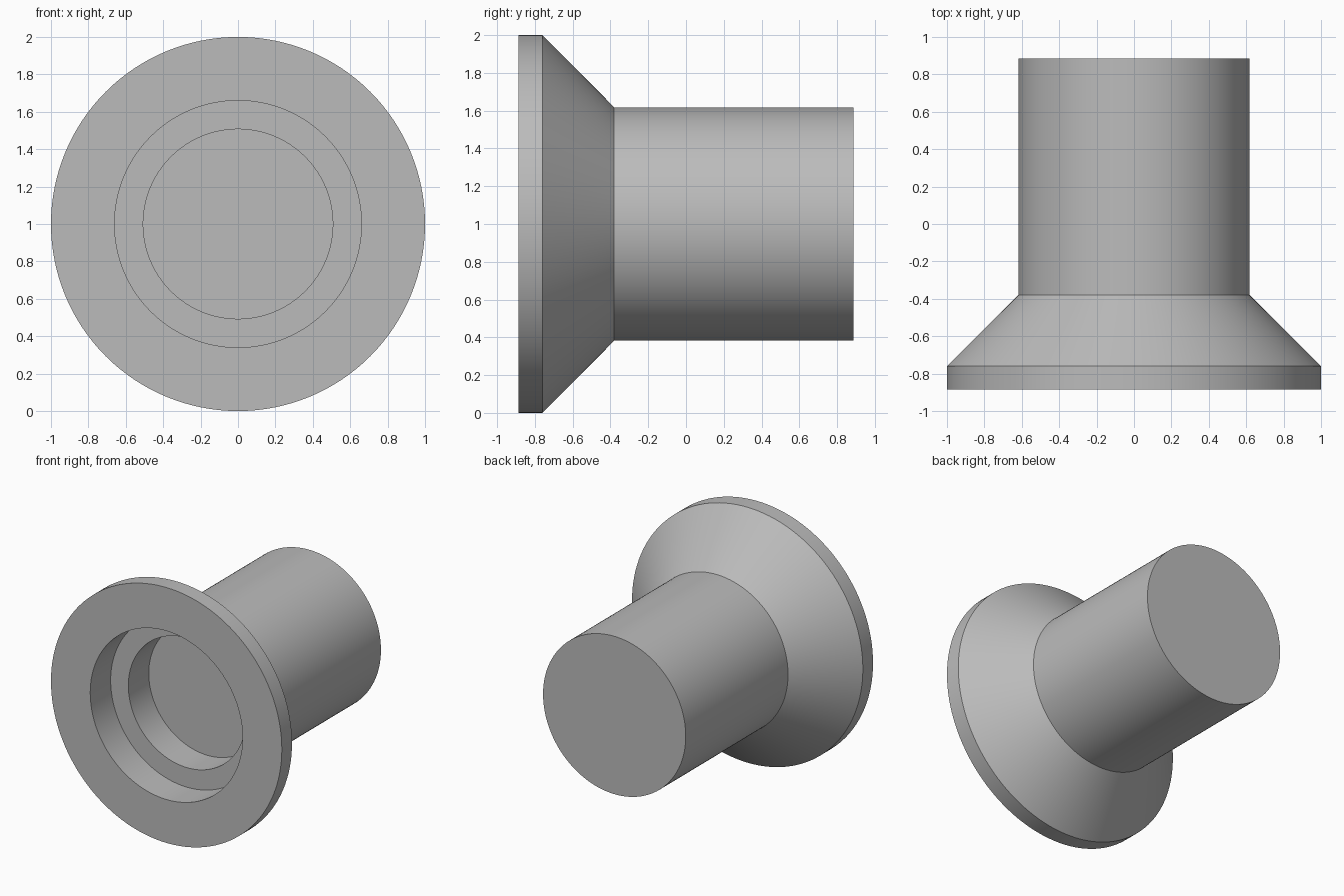
import bpy, bmesh, math
from mathutils import Matrix, Vector

if "Cube" in bpy.data.objects:
    bpy.data.objects.remove(bpy.data.objects["Cube"])

# Closed half profile as (radius, y), from the back centre to the recess floor
PROFILE = [
    (0, 0.886), (0.618, 0.886), (0.618, -0.38),    # plain shank
    (1.0, -0.76), (1.0, -0.886),                   # conical flare and rim
    (0.66, -0.886), (0.66, -0.633),                # wide shallow recess
    (0.507, -0.633), (0.507, -0.38), (0, -0.38),   # narrow deeper recess
]
SEGMENTS = 128

grey = bpy.data.materials.new("plain grey")
grey.diffuse_color = (0.5, 0.5, 0.5, 1)
grey.use_nodes = True
grey.node_tree.nodes["Principled BSDF"].inputs["Base Color"].default_value = grey.diffuse_color

# Lathe the profile around the y axis
bm = bmesh.new()
verts = [bm.verts.new((r, y, 0)) for r, y in PROFILE]
edges = [bm.edges.new(pair) for pair in zip(verts, verts[1:])]
bmesh.ops.spin(bm, geom=verts + edges, cent=(0, 0, 0), axis=(0, 1, 0),
               angle=math.tau, steps=SEGMENTS, use_duplicate=False)
bmesh.ops.remove_doubles(bm, verts=bm.verts, dist=1e-4)
bmesh.ops.recalc_face_normals(bm, faces=bm.faces)
bmesh.ops.translate(bm, verts=bm.verts, vec=(0, 0, 1))

mesh = bpy.data.meshes.new("flanged_plug")
bm.to_mesh(mesh)
bm.free()
mesh.materials.append(grey)
plug = bpy.data.objects.new("flanged_plug", mesh)
bpy.context.collection.objects.link(plug)

# Smooth round walls, sharp rims
bpy.context.view_layer.objects.active = plug
plug.select_set(True)
bpy.ops.object.shade_smooth_by_angle(angle=math.radians(30))
